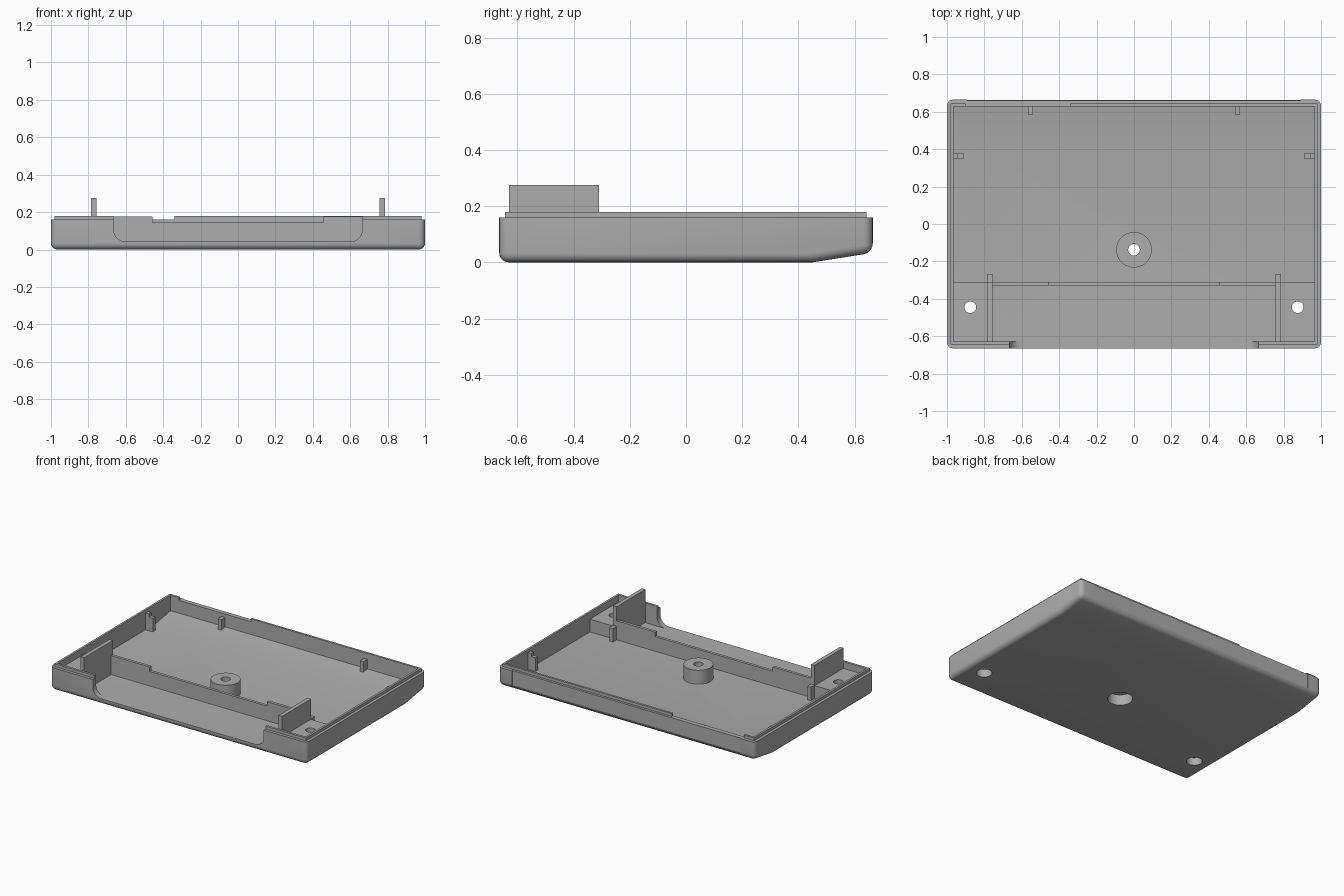
import bpy, bmesh, math
from mathutils import Vector

cube = bpy.data.objects.get("Cube")
if cube:
    bpy.data.objects.remove(cube, do_unlink=True)

mat = bpy.data.materials.new("matte_grey")
mat.use_nodes = True
GREY = (0.42, 0.42, 0.42, 1)
mat.diffuse_color = GREY
mat.node_tree.nodes["Principled BSDF"].inputs["Base Color"].default_value = GREY

HALF_X, HALF_Y, RIM, TOP = 1.0, 0.665, 0.16, 0.18
IN_X, IN_Y, FLOOR = 0.965, 0.628, 0.042
POST_TOP = 0.137


def finish(name, bm):
    bmesh.ops.recalc_face_normals(bm, faces=bm.faces)
    me = bpy.data.meshes.new(name)
    bm.to_mesh(me)
    bm.free()
    me.materials.append(mat)
    ob = bpy.data.objects.new(name, me)
    bpy.context.collection.objects.link(ob)
    return ob


def prism(name, points, offset, bevel=None):
    """Extrude a closed outline along offset; bevel(edge) picks edges to round."""
    bm = bmesh.new()
    face = bm.faces.new([bm.verts.new(p) for p in points])
    ext = bmesh.ops.extrude_face_region(bm, geom=[face])
    bmesh.ops.translate(bm, vec=Vector(offset),
                        verts=[v for v in ext["geom"] if isinstance(v, bmesh.types.BMVert)])
    bmesh.ops.recalc_face_normals(bm, faces=bm.faces)
    if bevel:
        bmesh.ops.bevel(bm, geom=[e for e in bm.edges if bevel(e)], offset=0.033,
                        segments=5, profile=0.5, affect='EDGES')
    return finish(name, bm)


def box(name, x0, x1, y0, y1, z0, z1):
    pts = [(x0, y0, z0), (x1, y0, z0), (x1, y1, z0), (x0, y1, z0)]
    return prism(name, pts, (0, 0, z1 - z0))


def cylinder(name, x, y, r, z0, z1):
    ring = [2 * math.pi * i / 48 for i in range(48)]
    pts = [(x + r * math.cos(a), y + r * math.sin(a), z0) for a in ring]
    return prism(name, pts, (0, 0, z1 - z0))


def combine(target, tool, op='DIFFERENCE', keep=False):
    mod = target.modifiers.new("combine", 'BOOLEAN')
    mod.operation, mod.solver, mod.object = op, 'EXACT', tool
    bpy.context.view_layer.objects.active = target
    bpy.ops.object.modifier_apply(modifier=mod.name)
    if not keep:
        bpy.data.objects.remove(tool, do_unlink=True)


# Tray body: side profile with a sloped rear underside, rounded below and at corners
def rounded(e):
    a, b = (v.co for v in e.verts)
    at_top = a.z > 0.1 and b.z > 0.1
    crease = abs(a.y - 0.45) < 0.01 and abs(b.y - 0.45) < 0.01
    return not (at_top or crease)


side = [(-HALF_Y, 0), (0.45, 0), (HALF_Y, 0.034), (HALF_Y, RIM), (-HALF_Y, RIM)]
tray = prism("tray", [(-HALF_X, y, z) for y, z in side], (2 * HALF_X, 0, 0), rounded)

# Raised inner lip
combine(tray, box("lip", -0.98, 0.98, -0.645, 0.643, 0.1, TOP), 'UNION')

# Hollow interior whose floor follows the underside
inner = [(-IN_Y, FLOOR), (0.46, FLOOR), (IN_Y, FLOOR + 0.028), (IN_Y, 0.4), (-IN_Y, 0.4)]
combine(tray, prism("cavity", [(-IN_X, y, z) for y, z in inner], (2 * IN_X, 0, 0)))

# Front opening with rounded lower corners
w, r = 0.665, 0.065
outline = [(w, 0.4), (-w, 0.4)]
for cx, start in ((-w + r, math.pi), (w - r, 1.5 * math.pi)):
    for i in range(9):
        a = start + i * math.pi / 16
        outline.append((cx + r * math.cos(a), FLOOR + r + r * math.sin(a)))
combine(tray, prism("front_opening", [(x, -0.75, z) for x, z in outline], (0, 0.14, 0)))

# Shallow rear recess and gap in the rear lip
combine(tray, box("rear_recess", -0.89, 0.89, HALF_Y - 0.006, 0.8, 0.055, 0.3))
combine(tray, box("lip_gap", -0.9, -0.34, 0.6, 0.8, RIM, 0.3))

# Divider with a lowered middle
low, high = 0.145, 0.176
div = [(-0.77, 0.03), (0.77, 0.03), (0.77, high), (0.457, high), (0.457, low),
       (-0.457, low), (-0.457, high), (-0.77, high)]
parts = [tray, prism("divider", [(x, -0.33, z) for x, z in div], (0, 0.02, 0))]

# Centre boss, counterbored from below
boss = cylinder("centre_boss", 0, -0.138, 0.095, 0.035, 0.14)
parts.append(boss)
drilled = [(0, boss, -0.138, 0.08, 0.075)]

# Mirrored parts: corner shelves, fins, posts and tabs
for s, label in ((1, "left"), (-1, "right")):
    def pair(name, xa, xb, *rest):
        x0, x1 = sorted((s * xa, s * xb))
        ob = box(label + "_" + name, x0, x1, *rest)
        parts.append(ob)
        return ob
    shelf = pair("screw_shelf", 0.77, 0.97, -0.635, -0.31, 0.035, 0.132)
    drilled.append((s * 0.875, shelf, -0.445, 0.05, 0.055))
    pair("fin", 0.757, 0.785, -0.63, -0.309, 0.03, 0.275)
    pair("fin_post", 0.757, 0.785, -0.31, -0.268, 0.03, POST_TOP)
    pair("rear_post", 0.54, 0.567, 0.585, 0.635, 0.04, POST_TOP)
    pair("side_tab", 0.908, 0.97, 0.35, 0.378, 0.03, POST_TOP)
    pair("side_tab_back", 0.94, 0.97, 0.35, 0.378, 0.03, RIM)

# Screw holes through the raised parts and the floor
for x, part, y, radius, depth in drilled:
    bore = cylinder("bore", x, y, radius, -0.1, depth)
    hole = cylinder("hole", x, y, 0.031, -0.1, 0.4)
    for target in (tray, part):
        combine(target, bore, keep=True)
        combine(target, hole, keep=True)
    for tool in (bore, hole):
        bpy.data.objects.remove(tool, do_unlink=True)

# Smooth rounded surfaces while keeping sharp edges
bpy.ops.object.select_all(action='DESELECT')
for ob in parts:
    ob.select_set(True)
bpy.context.view_layer.objects.active = tray
bpy.ops.object.shade_smooth_by_angle(angle=math.radians(30))
